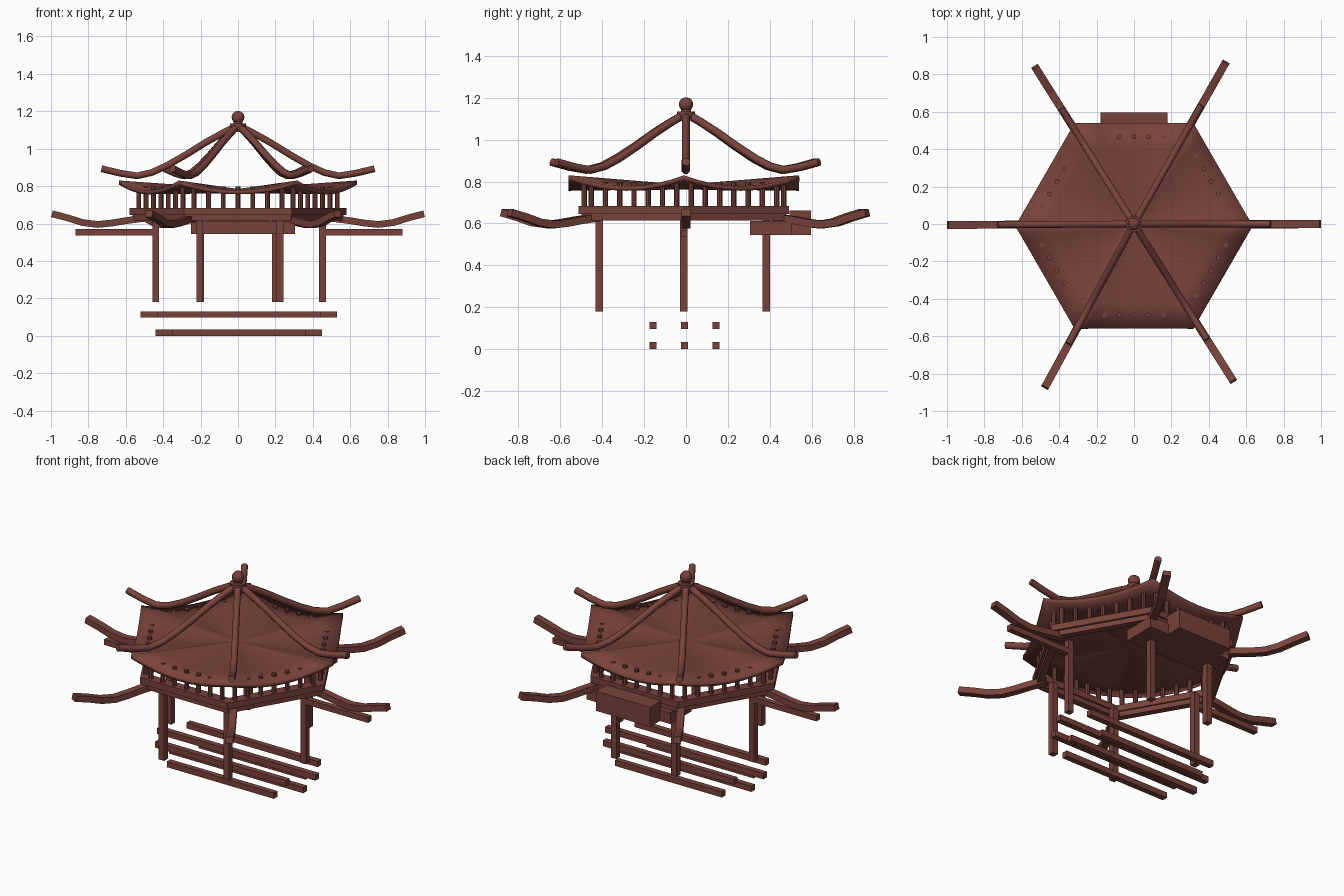
import bpy, bmesh, math
from mathutils import Matrix, Vector

if "Cube" in bpy.data.objects:
    bpy.data.objects.remove(bpy.data.objects["Cube"], do_unlink=True)

# One colour for all timber and roofing
wood = bpy.data.materials.new("red brown timber")
wood.use_nodes = True
COLOUR = (0.19, 0.055, 0.044, 1)
wood.diffuse_color = COLOUR
wood.node_tree.nodes["Principled BSDF"].inputs["Base Color"].default_value = COLOUR

CORNERS = [math.radians(a) for a in (0, 60.4, 122.2, 180.3, 241.4, 302.3)]
HEX = [math.radians(60 * i) for i in range(6)]


def finish(name, bm, smooth=False):
    bmesh.ops.recalc_face_normals(bm, faces=bm.faces)
    mesh = bpy.data.meshes.new(name)
    bm.to_mesh(mesh)
    bm.free()
    mesh.materials.append(wood)
    obj = bpy.data.objects.new(name, mesh)
    bpy.context.collection.objects.link(obj)
    if smooth:
        bpy.ops.object.select_all(action="DESELECT")
        obj.select_set(True)
        bpy.context.view_layer.objects.active = obj
        bpy.ops.object.shade_smooth_by_angle(angle=math.radians(50))
    return obj


def add_box(bm, x0, x1, y0, y1, z0, z1):
    size = Matrix.Diagonal((x1 - x0, y1 - y0, z1 - z0, 1))
    mid = Matrix.Translation(((x0 + x1) / 2, (y0 + y1) / 2, (z0 + z1) / 2))
    bmesh.ops.create_cube(bm, size=1, matrix=mid @ size)


def add_cylinder(bm, x, y, z0, z1, r0, r1, sides):
    bmesh.ops.create_cone(bm, cap_ends=True, segments=sides, radius1=r0, radius2=r1,
                          depth=z1 - z0, matrix=Matrix.Translation((x, y, (z0 + z1) / 2)))


def add_arm(bm, angle, path, sides, width, height):
    """Sweep a polygon section along a radius/height path, at a compass angle."""
    out = Vector((math.cos(angle), math.sin(angle), 0))
    side = Vector((-out.y, out.x, 0))
    rings = []
    for i, (r, z) in enumerate(path):
        a, b = path[max(i - 1, 0)], path[min(i + 1, len(path) - 1)]
        slope = Vector((b[0] - a[0], b[1] - a[1])).normalized()
        up = out * -slope.y + Vector((0, 0, slope.x))
        k = 1 / math.cos(math.pi / sides)
        ring = []
        for j in range(sides):
            t = 2 * math.pi * (j + 0.5) / sides
            p = out * r + Vector((0, 0, z)) + side * math.cos(t) * k * width / 2
            ring.append(bm.verts.new(p + up * math.sin(t) * k * height / 2))
        rings.append(ring)
    for a, b in zip(rings, rings[1:]):
        for j in range(sides):
            n = (j + 1) % sides
            bm.faces.new((a[j], a[n], b[n], b[j]))
    bm.faces.new(rings[0])
    bm.faces.new(rings[-1])


def add_hex_ring(bm, outer, inner, z0, z1, cy=-0.01):
    loops = [[bm.verts.new((r * math.cos(a), cy + r * math.sin(a), z)) for a in HEX]
             for r, z in ((outer, z0), (outer, z1), (inner, z1), (inner, z0))]
    for k in range(4):
        a, b = loops[k], loops[(k + 1) % 4]
        for i in range(6):
            n = (i + 1) % 6
            bm.faces.new((a[i], a[n], b[n], b[i]))


# Roof: shallow six-sided dish with corners swept up
bm = bmesh.new()
STEPS, RINGS, CENTRE = 8, 4, 0.785
centre = bm.verts.new((0, -0.01, CENTRE))
rows = []
for k in range(1, RINGS + 1):
    row = []
    for i in range(6):
        p, q = (Vector((math.cos(a), math.sin(a))) * 0.635 for a in (HEX[i], HEX[(i + 1) % 6]))
        for s in range(STEPS):
            t = s / STEPS
            flat = p.lerp(q, t) * k / RINGS
            lift = 0.778 + 0.052 * (2 * t - 1) ** 2
            z = CENTRE + (lift - CENTRE) * k / RINGS
            row.append(bm.verts.new((flat.x, flat.y - 0.01, z)))
    rows.append(row)
count = 6 * STEPS
for j in range(count):
    n = (j + 1) % count
    bm.faces.new((centre, rows[0][j], rows[0][n]))
    for a, b in zip(rows, rows[1:]):
        bm.faces.new((a[j], b[j], b[n], a[n]))
roof = finish("roof", bm, True)
shell = roof.modifiers.new("thickness", "SOLIDIFY")
shell.thickness = 0.022
shell.offset = -1

# Ridge poles rising to the peak, and upturned brackets below
RIDGE = [(0, 1.125), (0.08, 1.085), (0.17, 1.035), (0.28, 0.967), (0.38, 0.91),
         (0.46, 0.873), (0.54, 0.855), (0.63, 0.869), (0.73, 0.893)]
BRACKET = [(0.5, 0.628), (0.6, 0.615), (0.68, 0.602), (0.75, 0.595),
           (0.83, 0.605), (0.91, 0.63), (0.995, 0.652)]
bm = bmesh.new()
for angle in CORNERS:
    add_arm(bm, angle, RIDGE, 8, 0.036, 0.036)
finish("ridge_poles", bm, True)
bm = bmesh.new()
for angle in CORNERS:
    add_arm(bm, angle, BRACKET, 4, 0.042, 0.036)
finish("corner_brackets", bm)

# Finial on the peak
bm = bmesh.new()
add_cylinder(bm, 0, 0, 1.09, 1.135, 0.044, 0.044, 12)
add_cylinder(bm, 0, 0, 1.13, 1.15, 0.026, 0.022, 12)
bmesh.ops.create_uvsphere(bm, u_segments=12, v_segments=8, radius=0.034,
                          matrix=Matrix.Translation((0, 0, 1.168)))
finish("finial", bm, True)

# Ring beams under the balusters
bm = bmesh.new()
add_hex_ring(bm, 0.58, 0.51, 0.645, 0.683)
add_hex_ring(bm, 0.565, 0.52, 0.615, 0.645)
finish("ring_beams", bm)

# Balusters along each side
bm = bmesh.new()
for i in range(6):
    p, q = (Vector((math.cos(a), math.sin(a))) * 0.55 for a in (HEX[i], HEX[(i + 1) % 6]))
    for s in range(7):
        v = p.lerp(q, (s + 0.5) / 7)
        add_cylinder(bm, v.x, v.y - 0.01, 0.68, 0.797, 0.013, 0.013, 8)
finish("balusters", bm)

# Posts
bm = bmesh.new()
for x, y in ((-0.44, -0.01), (0.452, -0.01), (-0.205, -0.415), (0.225, -0.415),
             (-0.2, 0.382), (0.2, 0.382)):
    add_box(bm, x - 0.018, x + 0.018, y - 0.018, y + 0.018, 0.18, 0.625)
finish("posts", bm)

# Side rails reaching out from the end posts
bm = bmesh.new()
for x0, x1 in ((-0.87, -0.43), (0.45, 0.88)):
    add_box(bm, x0, x1, -0.025, 0.008, 0.537, 0.57)
finish("side_rails", bm)

# Two levels of floor beams, the middle one of each longer
bm = bmesh.new()
for z, half in ((0, 0.445), (0.097, 0.525)):
    for y in (-0.157, -0.007, 0.143):
        h = half if abs(y) < 0.1 else half - 0.09
        add_box(bm, 0.005 - h, 0.005 + h, y - 0.017, y + 0.017, z, z + 0.034)
finish("floor_beams", bm)

# Rear ledge with a raised outer board
bm = bmesh.new()
add_box(bm, -0.25, 0.305, 0.305, 0.505, 0.545, 0.612)
add_box(bm, -0.18, 0.18, 0.495, 0.597, 0.545, 0.662)
finish("rear_ledge", bm)
